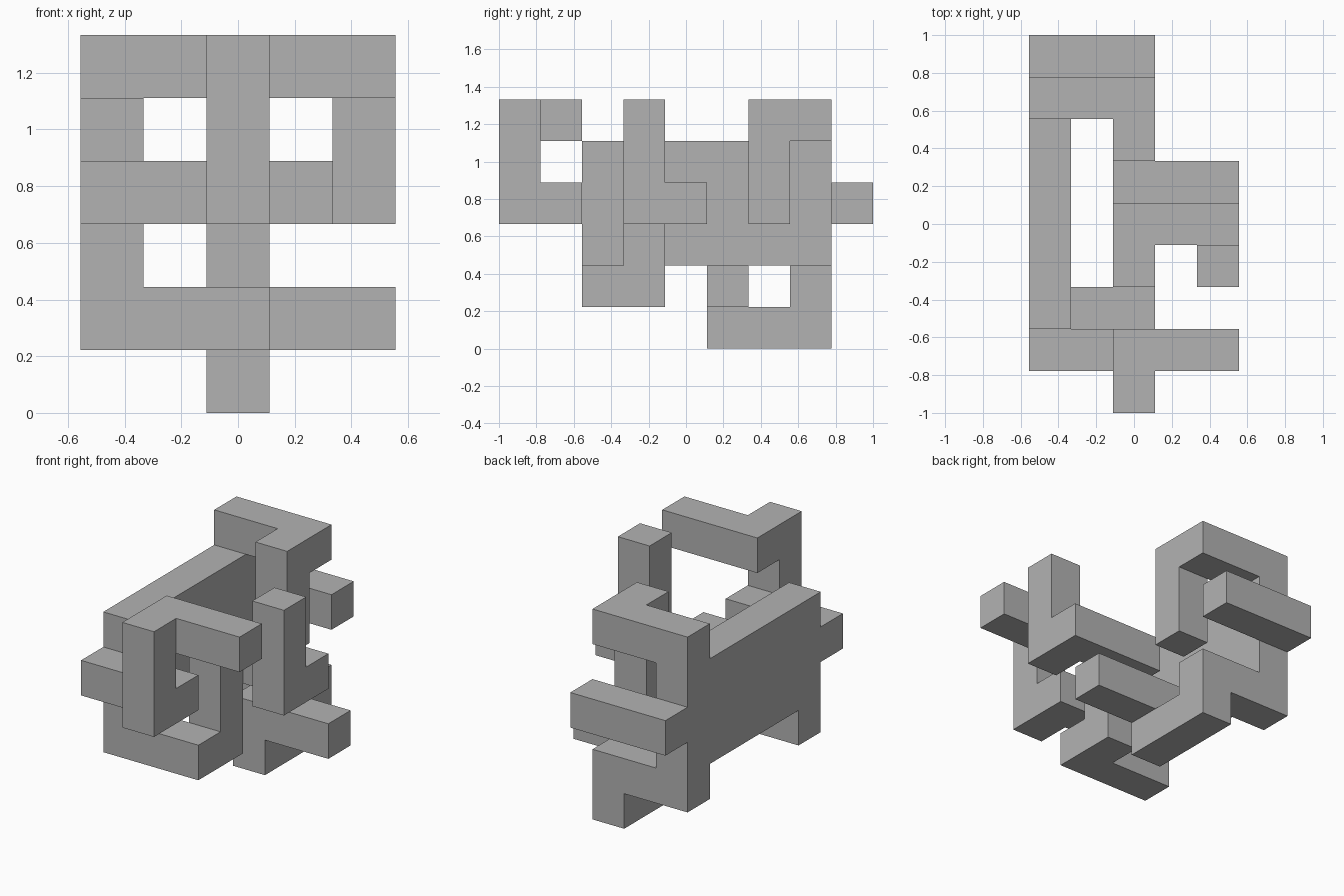
import bpy
import bmesh
import math
from itertools import product
from mathutils import Vector

cube = bpy.data.objects.get("Cube")
if cube:
    bpy.data.objects.remove(cube, do_unlink=True)

UNIT = 2 / 9                        # thickness of every square bar
ORIGIN = Vector((-2.5, -4.5, 0))    # frame corner, in bar units

# Square bars, each from its first to its last cell (x, y, z)
WALL = [((0, 2, 2), (0, 7, 4)),     # side panel
        ((0, 2, 1), (0, 2, 1)),     # front foot of the panel
        ((0, 7, 1), (0, 7, 5))]     # rear post of the panel

# Bent arms, each a path of bars from corner to corner
ARMS = {
    "front_arm": [(0, 1, 3), (2, 1, 3), (2, 0, 3), (2, 0, 5), (2, 1, 5), (4, 1, 5)],
    "middle_arm": [(0, 2, 1), (2, 2, 1), (2, 3, 1), (2, 3, 3), (2, 4, 3),
                   (4, 4, 3), (4, 3, 3), (4, 3, 5)],
    "lower_arm": [(0, 7, 1), (2, 7, 1), (2, 7, 0), (2, 5, 0), (2, 5, 1), (4, 5, 1)],
    "upper_arm": [(0, 7, 5), (2, 7, 5), (2, 6, 5), (2, 6, 3)],
    "back_bar": [(0, 8, 3), (2, 8, 3)],
}


def bar_cells(a, b):
    """All unit cells in the bar between two corner cells."""
    return set(product(*(range(min(p, q), max(p, q) + 1) for p, q in zip(a, b))))


def skin(bm, cells):
    """Cover only the outside of the joined bars."""
    for cell in cells:
        for axis, side in product(range(3), (0, 1)):
            step = [0, 0, 0]
            step[axis] = 2 * side - 1
            if tuple(c + s for c, s in zip(cell, step)) in cells:
                continue
            base, u, v = Vector(cell), Vector((0, 0, 0)), Vector((0, 0, 0))
            base[axis] += side
            u[(axis + 1) % 3] = 1
            v[(axis + 2) % 3] = 1
            loop = [base, base + u, base + u + v, base + v]
            if not side:
                loop.reverse()
            bm.faces.new([bm.verts.new((p + ORIGIN) * UNIT) for p in loop])


# Gather the panel and arms into one solid
cells = set()
for first, last in WALL:
    cells |= bar_cells(first, last)
for path in ARMS.values():
    for first, last in zip(path, path[1:]):
        cells |= bar_cells(first, last)

bm = bmesh.new()
skin(bm, cells)
bmesh.ops.remove_doubles(bm, verts=bm.verts[:], dist=0.001)
bmesh.ops.dissolve_limit(bm, angle_limit=math.radians(1),
                         verts=bm.verts[:], edges=bm.edges[:])
mesh = bpy.data.meshes.new("bent_bar_frame")
bm.to_mesh(mesh)
bm.free()

# Plain grey
grey = bpy.data.materials.new("plain_grey")
grey.use_nodes = True
colour = (0.45, 0.45, 0.45, 1)
grey.diffuse_color = colour
grey.node_tree.nodes["Principled BSDF"].inputs["Base Color"].default_value = colour
mesh.materials.append(grey)

frame = bpy.data.objects.new("bent_bar_frame", mesh)
bpy.context.collection.objects.link(frame)
